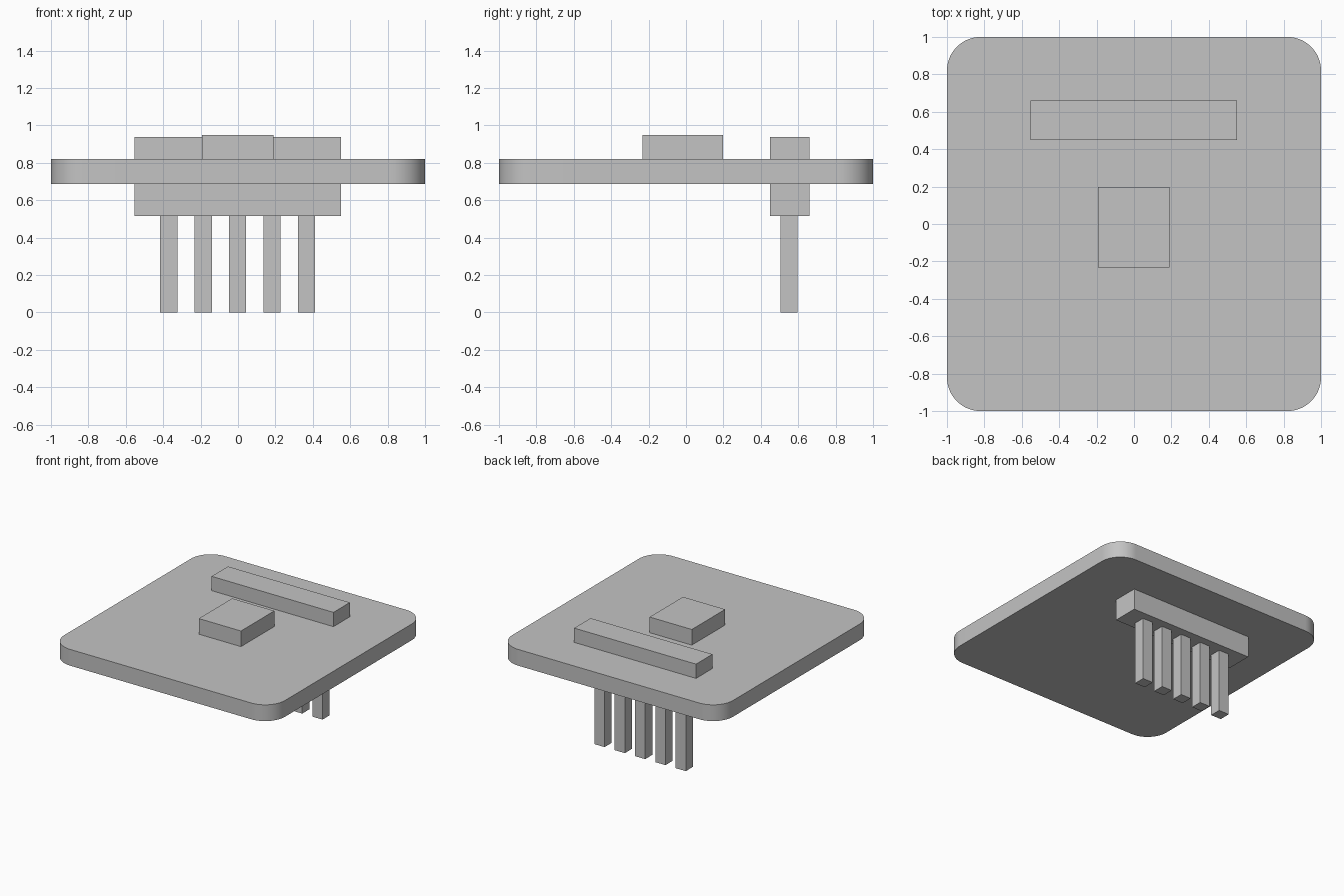
import bpy
import bmesh
import math
from mathutils import Vector

cube = bpy.data.objects.get("Cube")
if cube:
    bpy.data.objects.remove(cube, do_unlink=True)

grey = bpy.data.materials.new("plain grey")
grey.use_nodes = True
colour = (0.55, 0.55, 0.55, 1)
grey.diffuse_color = colour
grey.node_tree.nodes["Principled BSDF"].inputs["Base Color"].default_value = colour


def box(name, low, high, corner=0):
    """Box between two corners, with optionally rounded vertical edges."""
    low, high = Vector(low), Vector(high)
    size, centre = high - low, (low + high) / 2
    bm = bmesh.new()
    bmesh.ops.create_cube(bm, size=1)
    bmesh.ops.scale(bm, vec=size, verts=bm.verts)
    if corner:
        upright = [e for e in bm.edges
                   if abs(e.verts[0].co.z - e.verts[1].co.z) > size.z / 2]
        bmesh.ops.bevel(bm, geom=upright, offset=corner, segments=16,
                        profile=0.5, affect='EDGES')
    mesh = bpy.data.meshes.new(name)
    bm.to_mesh(mesh)
    bm.free()
    mesh.materials.append(grey)
    obj = bpy.data.objects.new(name, mesh)
    obj.location = centre
    bpy.context.collection.objects.link(obj)
    return obj


# Rounded square board
board = box("board", (-1, -1, 0.687), (1, 1, 0.82), corner=0.18)
bpy.ops.object.select_all(action='DESELECT')
board.select_set(True)
bpy.context.view_layer.objects.active = board
bpy.ops.object.shade_smooth_by_angle(angle=math.radians(30))

# Raised chip in the middle
box("chip", (-0.192, -0.233, 0.82), (0.19, 0.199, 0.948))

# Header bar passing through the board
box("header_bar", (-0.553, 0.448, 0.515), (0.551, 0.66, 0.937))

# Row of five square pins under the header
for i in range(5):
    x = -0.002 + (i - 2) * 0.184
    box(f"pin_{i + 1}", (x - 0.046, 0.505, 0), (x + 0.046, 0.597, 0.515))
